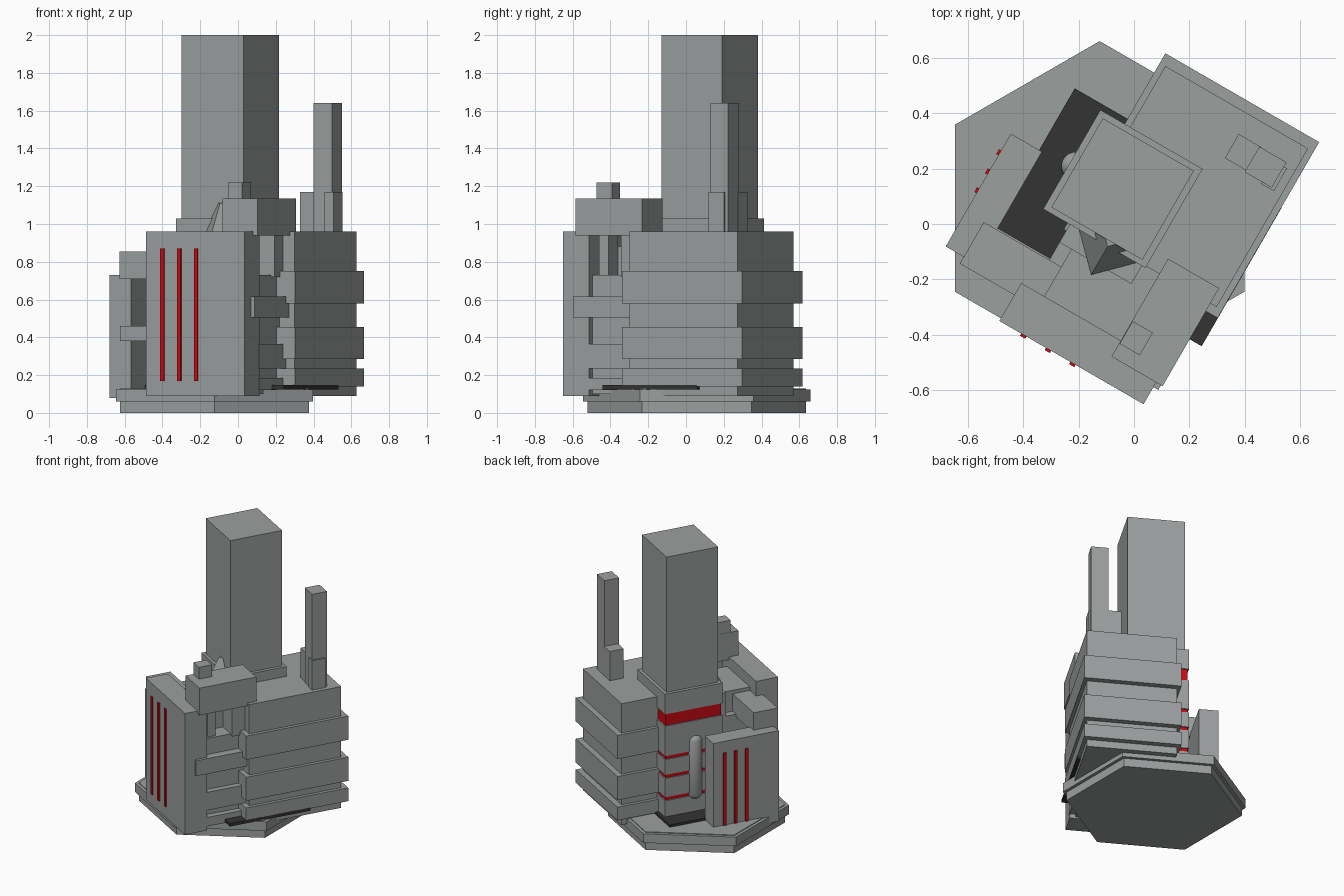
import bpy, bmesh, math
from mathutils import Matrix

if "Cube" in bpy.data.objects:
    bpy.data.objects.remove(bpy.data.objects["Cube"])

ROT = Matrix.Rotation(math.radians(-30), 4, 'Z')   # whole complex is turned 30 degrees


def material(name, rgb):
    m = bpy.data.materials.new(name)
    m.diffuse_color = (*rgb, 1)
    m.use_nodes = True
    m.node_tree.nodes["Principled BSDF"].inputs["Base Color"].default_value = m.diffuse_color
    return m


GREY = material("concrete grey", (0.33, 0.35, 0.345))
DARK = material("dark plinth", (0.033, 0.033, 0.033))
RED = material("red light", (0.6, 0.003, 0.006))


def finish(name, bm, mat):
    bmesh.ops.recalc_face_normals(bm, faces=bm.faces)
    me = bpy.data.meshes.new(name)
    bm.to_mesh(me)
    bm.free()
    me.materials.append(mat)
    ob = bpy.data.objects.new(name, me)
    bpy.context.collection.objects.link(ob)
    return ob


def box(name, u, v, z, mat=GREY):
    """Box from (min, max) ranges along the turned axes u, v and height z."""
    bm = bmesh.new()
    bmesh.ops.create_cube(bm, size=1)
    for p in bm.verts:
        p.co = [(a + b) / 2 + c * (b - a) for (a, b), c in zip((u, v, z), p.co)]
    bm.transform(ROT)
    return finish(name, bm, mat)


def frustum(name, centre, sides, r1, r2, z0, z1, turn):
    """Tapered prism with world-space centre."""
    bm = bmesh.new()
    bmesh.ops.create_cone(bm, cap_ends=True, segments=sides, radius1=r1, radius2=r2, depth=z1 - z0)
    bm.transform(Matrix.Translation((*centre, (z0 + z1) / 2)) @ Matrix.Rotation(math.radians(turn), 4, 'Z'))
    return finish(name, bm, GREY)


# hexagonal base: foot, rim, bevelled upper edge
HEX = (-0.124, 0.057)
frustum("base_foot", HEX, 6, 0.578, 0.578, 0.0, 0.06, 0)
frustum("base_rim", HEX, 6, 0.603, 0.603, 0.06, 0.125, 0)
frustum("base_deck", HEX, 6, 0.578, 0.578, 0.12, 0.13, 0)
box("dark_plinth", (-0.43, 0.432), (-0.26, 0.317), (0.125, 0.147), DARK)

# large banded block
box("side_block", (-0.187, 0.408), (-0.11, 0.55), (0.09, 0.96))
for i, z in enumerate([(0.14, 0.235), (0.285, 0.455), (0.58, 0.75)]):
    box(f"side_block_band_{i}", (-0.21, 0.431), (-0.143, 0.59), z)

# main tower over a red core wrapped in grey collars
box("main_tower", (-0.288, 0.091), (-0.097, 0.274), (0.9, 2.0))
box("red_core", (-0.303, 0.10), (-0.11, 0.288), (0.13, 0.9), RED)
for i, z in enumerate([(0.15, 0.265), (0.29, 0.425), (0.45, 0.56), (0.585, 0.80), (0.885, 1.03)]):
    box(f"core_collar_{i}", (-0.311, 0.115), (-0.117, 0.296), z)

# rounded pod on the core's outer face
bm = bmesh.new()
bmesh.ops.create_uvsphere(bm, u_segments=20, v_segments=12, radius=1)
for p in bm.verts:
    s = 0.18 if p.co.z > 0 else -0.18          # capsule shape
    p.co = (-0.295 + p.co.x * 0.045, 0.075 + p.co.y * 0.05, 0.465 + p.co.z * 0.05 + (s if abs(p.co.z) > 1e-4 else 0))
for f in bm.faces:
    f.smooth = True
bm.transform(ROT)
finish("side_pod", bm, GREY)

# pyramid buttress against the tower
c = ROT @ Matrix.Translation((-0.042, -0.098, 0))
frustum("pyramid_buttress", c.translation[:2], 4, 0.138, 0.02, 0.9, 1.11, -30)

# front body and its ledges
box("front_body", (-0.2, 0.317), (-0.42, -0.08), (0.10, 0.73))
box("front_upper_body", (-0.15, 0.2), (-0.4, -0.09), (0.7, 0.88))
box("tower_apron", (-0.2, 0.10), (-0.192, -0.09), (0.1, 0.9))
for i, z in enumerate([(0.12, 0.185), (0.235, 0.365)]):
    box(f"front_ledge_{i}", (0.1, 0.358), (-0.40, -0.10), z)
box("front_bar", (0.2, 0.375), (-0.475, -0.10), (0.505, 0.615))

# roof cabin on its support
box("cabin_support", (0.2, 0.3), (-0.36, -0.30), (0.72, 0.95))
box("cabin_rear_support", (0.19, 0.34), (-0.2, -0.09), (0.72, 0.95))
box("roof_cabin", (0.169, 0.382), (-0.455, -0.047), (0.94, 1.135))
box("roof_cabin_vent", (0.171, 0.255), (-0.40, -0.306), (1.13, 1.22))

# front slab with red light strips
box("front_slab", (-0.246, 0.355), (-0.546, -0.388), (0.09, 0.96))
for i, u in enumerate([-0.144, -0.041, 0.061]):
    box(f"front_light_{i}", (u - 0.011, u + 0.011), (-0.555, -0.545), (0.17, 0.87), RED)

# left slab with red light strips, joined by two bridges
box("left_slab", (-0.548, -0.418), (-0.41, 0.06), (0.08, 0.73))
for i, v in enumerate([-0.02, -0.1, -0.178]):
    box(f"left_light_{i}", (-0.557, -0.547), (v - 0.01, v + 0.01), (0.13, 0.65), RED)
box("upper_bridge", (-0.473, -0.15), (-0.438, -0.265), (0.71, 0.855))
box("lower_bridge", (-0.47, -0.15), (-0.435, -0.265), (0.38, 0.46))

# spire and its two small neighbours on the block roof
box("spire", (0.252, 0.365), (0.362, 0.468), (0.95, 1.64))
box("spire_side_box", (0.165, 0.26), (0.37, 0.47), (0.95, 1.17))
box("spire_front_box", (0.325, 0.378), (0.355, 0.45), (0.95, 1.17))
